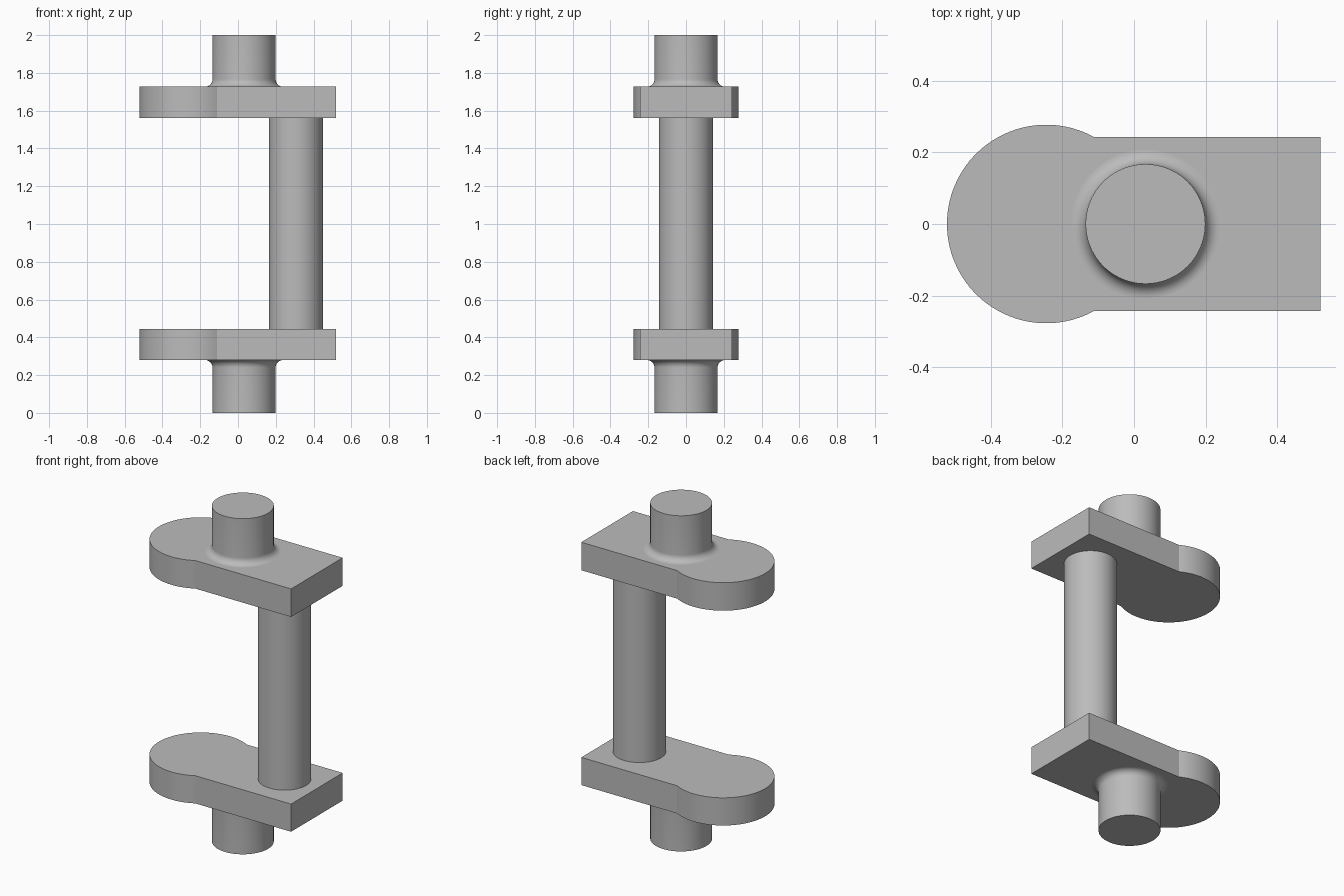
import bpy, bmesh, math

if "Cube" in bpy.data.objects:
    bpy.data.objects.remove(bpy.data.objects["Cube"])

steel = bpy.data.materials.new("grey_steel")
steel.diffuse_color = (0.50, 0.50, 0.50, 1)
steel.use_nodes = True
steel.node_tree.nodes["Principled BSDF"].inputs["Base Color"].default_value = steel.diffuse_color


def finish(bm, name):
    bmesh.ops.recalc_face_normals(bm, faces=bm.faces)
    mesh = bpy.data.meshes.new(name)
    bm.to_mesh(mesh)
    bm.free()
    mesh.materials.append(steel)
    obj = bpy.data.objects.new(name, mesh)
    bpy.context.collection.objects.link(obj)
    bpy.context.view_layer.objects.active = obj
    obj.select_set(True)
    bpy.ops.object.shade_smooth_by_angle(angle=math.radians(25))
    obj.select_set(False)
    return obj


def lathe(name, x, profile, sides=96):
    """Stack rings of (radius, z) about a vertical axis and cap the open ends."""
    bm = bmesh.new()
    rings = [[bm.verts.new((x + r * math.cos(2 * math.pi * i / sides),
                            r * math.sin(2 * math.pi * i / sides), z))
              for i in range(sides)] for r, z in profile]
    for a, b in zip(rings, rings[1:]):
        for i in range(sides):
            j = (i + 1) % sides
            bm.faces.new((a[i], a[j], b[j], b[i]))
    bm.faces.new(rings[0])
    bm.faces.new(rings[-1])
    return finish(bm, name)


def web(name, z0, z1, cx=-0.245, r=0.277, half=0.243, end=0.52):
    """Rounded counterweight lobe running into a square-ended arm."""
    bm = bmesh.new()
    start = math.asin(half / r)
    steps = 72
    outline = [(end, -half), (end, half)]
    for i in range(steps + 1):
        a = start + (2 * math.pi - 2 * start) * i / steps
        outline.append((cx + r * math.cos(a), r * math.sin(a)))
    base = bm.faces.new([bm.verts.new((x, y, z0)) for x, y in outline])
    top = bmesh.ops.extrude_face_region(bm, geom=[base], use_keep_orig=True)
    for v in top["geom"]:
        if isinstance(v, bmesh.types.BMVert):
            v.co.z = z1
    return finish(bm, name)


def journal(name, z_end, z_web, x=0.032, r=0.167, fillet=0.04):
    """Main shaft stub with a filleted root against the web."""
    d = 1 if z_end > z_web else -1
    profile = [(r, z_end)]
    for i in range(11):
        a = math.pi / 2 * i / 10
        profile.append((r + fillet * (1 - math.cos(a)),
                        z_web + d * fillet * (1 - math.sin(a))))
    return lathe(name, x, profile)


# Crank webs
web("lower_web", 0.28, 0.445)
web("upper_web", 1.56, 1.727)

# Main journals at both ends
journal("lower_journal", 0.0, 0.28)
journal("upper_journal", 2.0, 1.727)

# Offset pin joining the webs
lathe("crank_pin", 0.307, [(0.143, 0.445), (0.143, 1.56)])
